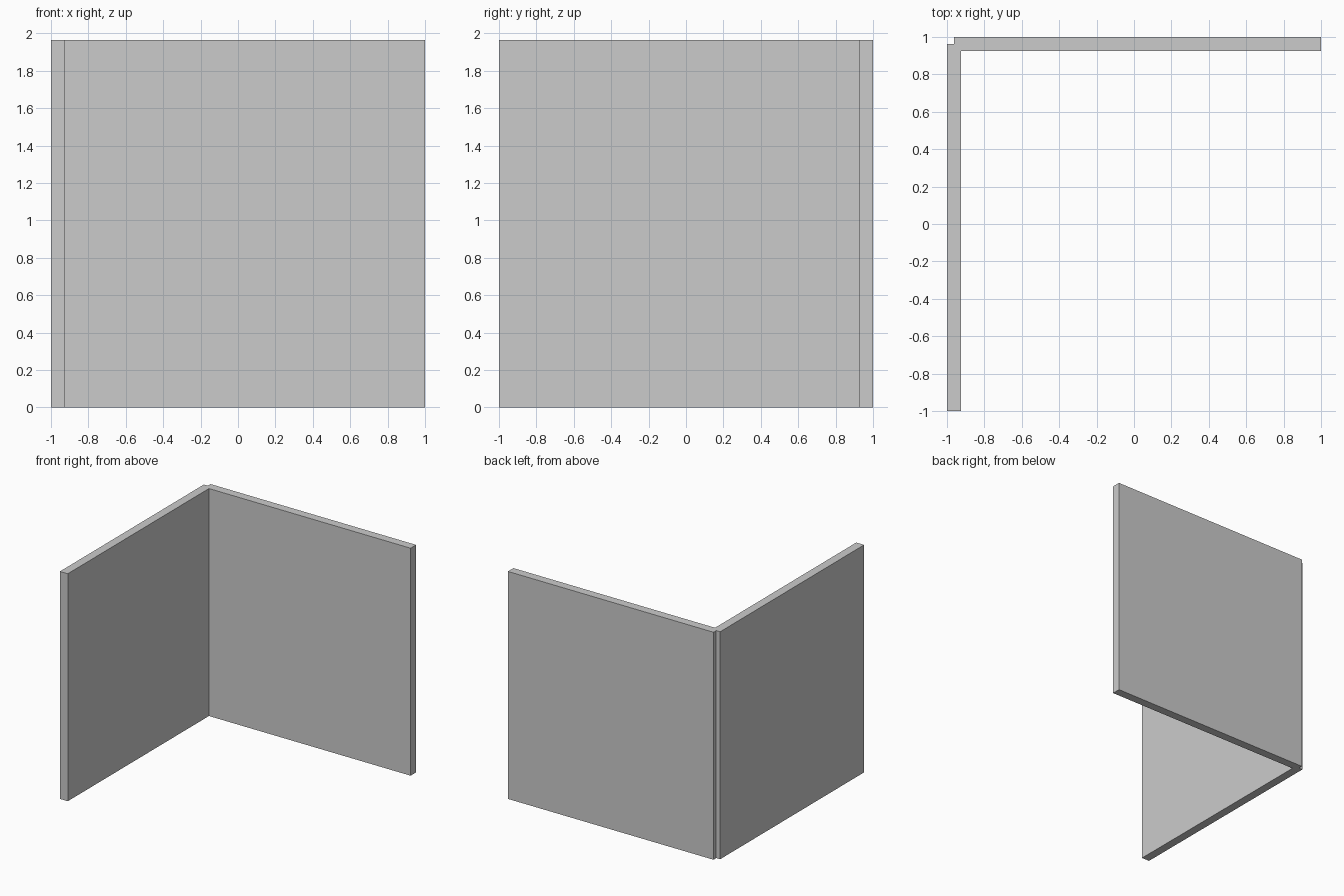
import bpy, bmesh

if "Cube" in bpy.data.objects:
    bpy.data.objects.remove(bpy.data.objects["Cube"])

HEIGHT = 1.963   # panel height
T = 0.075        # panel thickness
LAP = T / 2      # corner notch


def panel(name, outline):
    """Upright panel: a floor outline extruded to full height."""
    bm = bmesh.new()
    face = bm.faces.new([bm.verts.new((x, y, 0)) for x, y in outline])
    ext = bmesh.ops.extrude_face_region(bm, geom=[face], use_keep_orig=True)
    top = [v for v in ext["geom"] if isinstance(v, bmesh.types.BMVert)]
    bmesh.ops.translate(bm, verts=top, vec=(0, 0, HEIGHT))
    bmesh.ops.recalc_face_normals(bm, faces=bm.faces)
    mesh = bpy.data.meshes.new(name)
    bm.to_mesh(mesh)
    bm.free()
    obj = bpy.data.objects.new(name, mesh)
    bpy.context.collection.objects.link(obj)
    return obj


# Back panel, set in from the outer corner
panel("back_panel", [(-1 + LAP, 1 - T), (1, 1 - T), (1, 1), (-1 + LAP, 1)])

# Side panel, rebated around the end of the back panel
panel("side_panel", [(-1, -1), (-1 + T, -1), (-1 + T, 1 - T),
                     (-1 + LAP, 1 - T), (-1 + LAP, 1 - LAP), (-1, 1 - LAP)])
